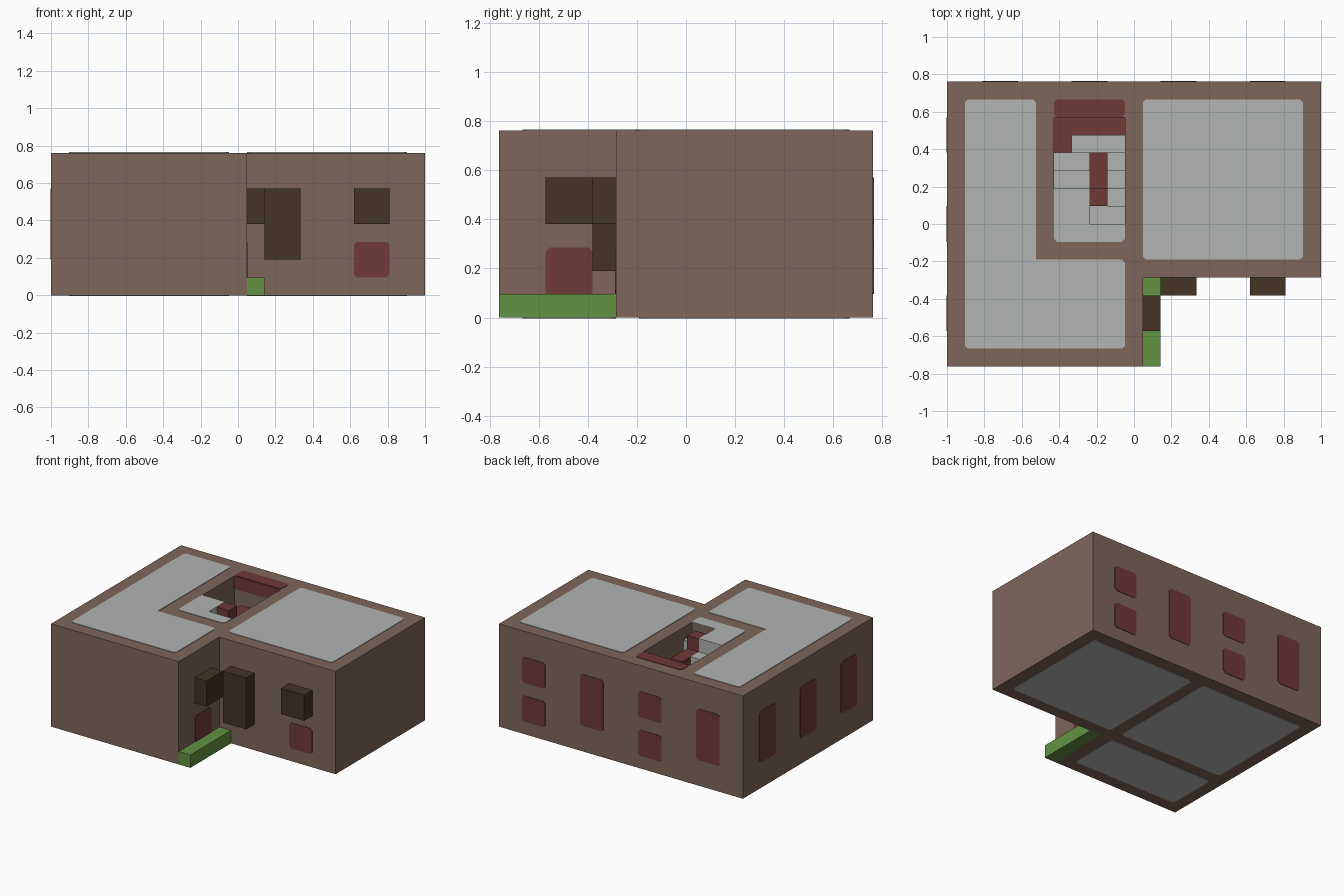
import bpy
import bmesh
from mathutils import Vector

if "Cube" in bpy.data.objects:
    bpy.data.objects.remove(bpy.data.objects["Cube"], do_unlink=True)

CELL = 2 / 21      # everything is laid out on a block grid, 21 x 16 x 8 cells
THIN = 0.04        # plate thickness in cells


def material(name, r, g, b):
    m = bpy.data.materials.new(name)
    m.use_nodes = True
    m.diffuse_color = (r, g, b, 1)
    m.node_tree.nodes["Principled BSDF"].inputs["Base Color"].default_value = (r, g, b, 1)
    return m


BROWN = material("brown clay", 0.209, 0.133, 0.1)
GRAY = material("pale gray", 0.445, 0.462, 0.451)
RED = material("dark red", 0.162, 0.042, 0.037)
WOOD = material("dark wood", 0.06, 0.033, 0.017)
GREEN = material("hedge green", 0.122, 0.288, 0.053)


def prism(name, outline, axis, low, high, mat):
    """Extrude a 2D outline, in cells, along an axis from low to high."""
    def place(p, q, h):
        x, y, z = {"x": (h, p, q), "y": (p, h, q), "z": (p, q, h)}[axis]
        return Vector((x - 10.5, y - 8, z)) * CELL
    bm = bmesh.new()
    base = bm.faces.new([bm.verts.new(place(p, q, low)) for p, q in outline])
    ext = bmesh.ops.extrude_face_region(bm, geom=[base])
    moved = [v for v in ext["geom"] if isinstance(v, bmesh.types.BMVert)]
    bmesh.ops.translate(bm, verts=moved, vec=place(0, 0, high) - place(0, 0, low))
    bmesh.ops.recalc_face_normals(bm, faces=bm.faces)
    mesh = bpy.data.meshes.new(name)
    bm.to_mesh(mesh)
    bm.free()
    mesh.materials.append(mat)
    obj = bpy.data.objects.new(name, mesh)
    bpy.context.scene.collection.objects.link(obj)
    return obj


def rect(p0, p1, q0, q1):
    return [(p0, q0), (p1, q0), (p1, q1), (p0, q1)]


def box(name, i0, i1, j0, j1, k0, k1, mat):
    return prism(name, rect(i0, i1, j0, j1), "z", k0, k1, mat)


def clipped(outline, cut=0.17):
    """Trim the convex corners of a counter-clockwise outline."""
    pts = [Vector(p) for p in outline]
    result = []
    for n, p in enumerate(pts):
        before = (pts[n - 1] - p).normalized()
        after = (pts[(n + 1) % len(pts)] - p).normalized()
        if after.cross(before) > 0:
            result += [p + before * cut, p + after * cut]
        else:
            result.append(p)
    return result


def plate(name, outline, axis, level, side, mat):
    prism(name, clipped(outline), axis, level, level + side * THIN, mat)


# L-shaped building with the stairwell cut into the roof
building = prism("building", [(0, 0), (11, 0), (11, 5), (21, 5), (21, 16), (0, 16)],
                 "z", 0, 8, BROWN)
well = box("stairwell_cutter", 6, 10, 8, 14, 1, 9, BROWN)
well.hide_render = True
well.hide_viewport = True
cut = building.modifiers.new("stairwell", "BOOLEAN")
cut.operation = "DIFFERENCE"
cut.solver = "EXACT"
cut.object = well

# Roof and underside panels
plate("right_roof_panel", rect(11, 20, 6, 15), "z", 8, 1, GRAY)
plate("left_roof_panel", [(1, 1), (10, 1), (10, 6), (5, 6), (5, 15), (1, 15)],
      "z", 8, 1, GRAY)
for name, outline in (("right", rect(11, 20, 6, 15)), ("left", rect(1, 10, 6, 15)),
                      ("front", rect(1, 10, 1, 5))):
    plate(name + "_floor_panel", outline, "z", 0, -1, GRAY)

# Stairwell entry, descending flights and landing
prism("stair_entry", [(6.17, 7), (9.83, 7), (10, 7.17), (10, 8), (6, 8), (6, 7.17)],
      "z", 8, 8 + THIN, GRAY)
box("stair_ledge", 6, 8, 8, 10, 1, 8 + THIN, GRAY)
box("side_step", 8, 10, 8, 9, 1, 7, GRAY)
for n in range(2):
    box(f"upper_step_{n}", 6, 8, 10 + n, 11 + n, 1, 7 - n, GRAY)
for n in range(3):
    box(f"lower_step_{n}", 9, 10, 11 - n, 12 - n, 1, 4 - n, GRAY)
box("landing", 7, 10, 12, 13, 1, 5, GRAY)

# Red banister and floor inside the well, with the red far rim
box("banister_post", 8, 9, 9, 10, 1, 8, RED)
box("banister", 8, 9, 10, 12, 1, 7, RED)
box("well_floor_back", 6, 10, 13, 14, 1, 4, RED)
box("well_floor_side", 6, 7, 12, 13, 1, 4, RED)
plate("well_rim_top", rect(6, 10, 14, 15), "z", 8, 1, RED)
prism("well_rim_front", rect(6, 10, 7, 8), "y", 14 - THIN, 14, RED)

# Windows: stacked pairs and tall ones on the back wall
for i in (7, 17):
    for k in (1, 4):
        plate(f"back_window_{i}_{k}", rect(i, i + 2, k, k + 2), "y", 16, 1, RED)
for i in (2, 12):
    plate(f"back_tall_window_{i}", rect(i, i + 2, 2, 6), "y", 16, 1, RED)

# Tall windows on the side wall, then the front window and inner side door
for j in (2, 7, 12):
    plate(f"side_tall_window_{j}", rect(j, j + 2, 2, 6), "x", 0, -1, RED)
plate("front_window", rect(17, 19, 1, 3), "y", 5, -1, RED)
plate("inner_side_door", rect(2, 4, 0, 3), "x", 11, 1, RED)

# Wooden bays and the hedge
box("front_tall_bay", 12, 14, 4, 5, 2, 6, WOOD)
box("front_bay", 17, 19, 4, 5, 4, 6, WOOD)
box("inner_side_bay", 11, 12, 2, 4, 4, 6, WOOD)
box("hedge", 11, 12, 0, 5, 0, 1, GREEN)
